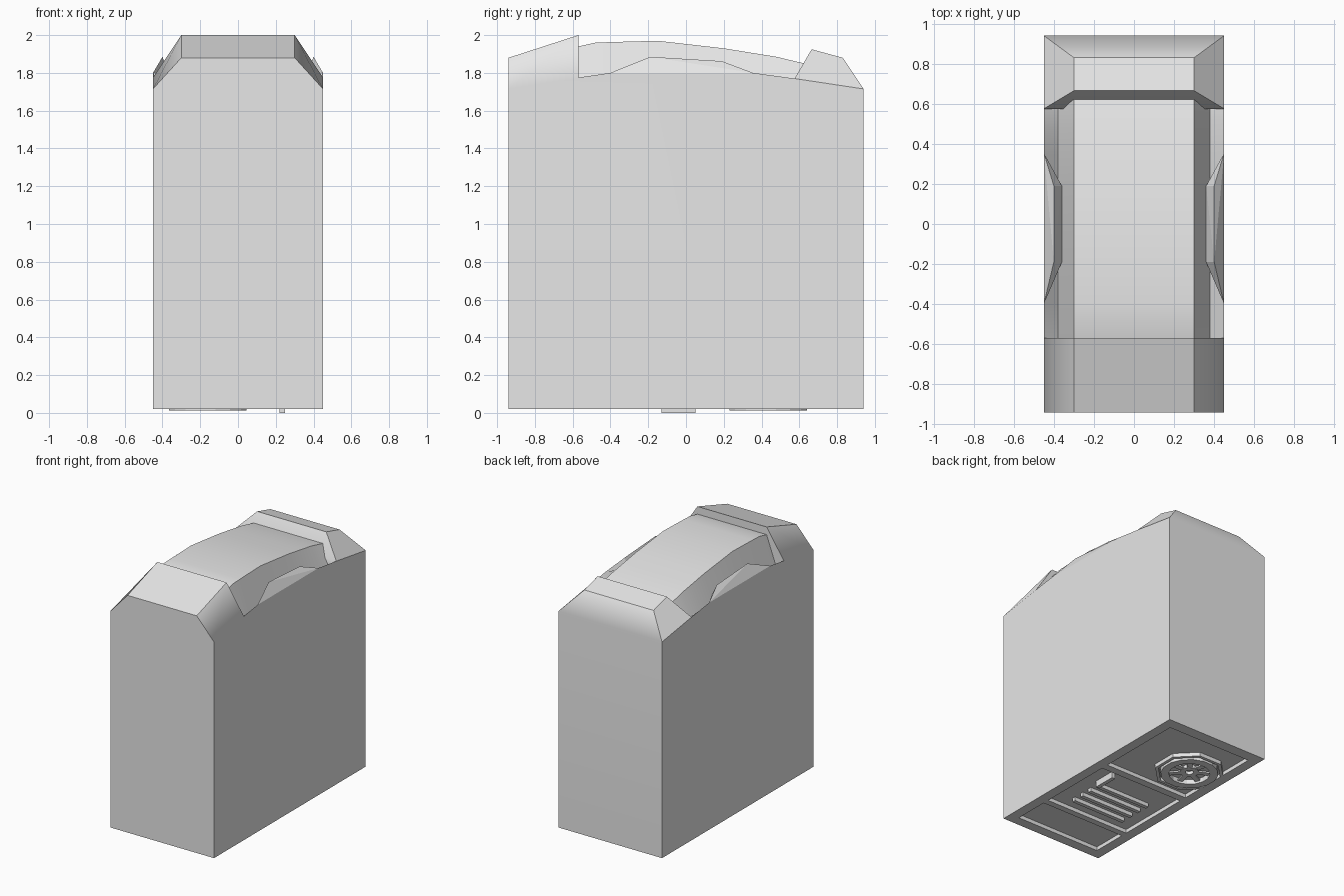
import bpy, bmesh, math
from mathutils import Matrix

cube = bpy.data.objects.get("Cube")
if cube:
    bpy.data.objects.remove(cube, do_unlink=True)

grey = bpy.data.materials.new("light_grey")
grey.use_nodes = True
grey.diffuse_color = (0.8, 0.8, 0.8, 1)
grey.node_tree.nodes["Principled BSDF"].inputs["Base Color"].default_value = (0.8, 0.8, 0.8, 1)


def finish(name, bm, smooth=None):
    bmesh.ops.remove_doubles(bm, verts=bm.verts, dist=0.0005)
    bmesh.ops.recalc_face_normals(bm, faces=bm.faces)
    mesh = bpy.data.meshes.new(name)
    bm.to_mesh(mesh)
    bm.free()
    mesh.materials.append(grey)
    obj = bpy.data.objects.new(name, mesh)
    bpy.context.collection.objects.link(obj)
    if smooth:
        bpy.ops.object.select_all(action='DESELECT')
        obj.select_set(True)
        bpy.context.view_layer.objects.active = obj
        bpy.ops.object.shade_smooth_by_angle(angle=math.radians(smooth))
    return obj


def face(bm, points):
    bm.faces.new([bm.verts.new(p) for p in points])


def both_sides(bm, points):
    for s in (1, -1):
        face(bm, [(s * x, y, z) for x, y, z in points])


def across(bm, a, b):
    # quad spanning left to right between two (x, y, z) points
    face(bm, [a, b, (-b[0], b[1], b[2]), (-a[0], a[1], a[2])])


def add_box(bm, x0, x1, y0, y1, z0, z1, turn=None):
    m = Matrix.Translation(((x0 + x1) / 2, (y0 + y1) / 2, (z0 + z1) / 2))
    m = m @ Matrix.Diagonal((x1 - x0, y1 - y0, z1 - z0, 1))
    bmesh.ops.create_cube(bm, size=1, matrix=turn @ m if turn else m)


W, L, T, B = 0.45, 0.94, 0.30, 0.02
edge = [(-L, 1.715), (-0.57, 1.775), (-0.4, 1.8), (0.355, 1.8), (0.575, 1.77), (L, 1.715)]


def edge_z(y):
    for (y0, z0), (y1, z1) in zip(edge, edge[1:]):
        if y <= y1:
            return z0 + (z1 - z0) * (y - y0) / (y1 - y0)


# Body walls with the front and back end caps
bm = bmesh.new()
side = [(W, y, z) for y, z in edge]
both_sides(bm, [(W, -L, B)] + side + [(W, L, B)])
f_low, f_top = side[0], (T, -L, 1.88)
r_low, r_top = side[1], (T, -0.57, 2.0)
face(bm, [(-W, -L, B), (W, -L, B), f_low, f_top,
          (-T, -L, 1.88), (-W, -L, 1.715)])
both_sides(bm, [f_low, r_low, r_top, f_top])
across(bm, f_top, r_top)
across(bm, r_top, r_low)
across(bm, r_low, (W, -0.57, 1.7))
b_front, b_end = side[4], side[5]
b_ridge, b_rear = (T, 0.665, 1.925), (T, 0.83, 1.88)
across(bm, (W, L, B), b_end)
across(bm, b_end, b_rear)
across(bm, b_rear, b_ridge)
across(bm, b_ridge, b_front)
across(bm, b_front, (W, 0.575, 1.7))
both_sides(bm, [b_front, b_end, b_rear, b_ridge])
body = finish("body", bm, 40)
weighted = body.modifiers.new("even_normals", 'WEIGHTED_NORMAL')
weighted.keep_sharp = True

# Arched top with a groove along each side
arch = [(-0.57, 1.94), (-0.48, 1.96), (-0.4, 1.963), (-0.15, 1.97), (0.2, 1.93),
        (0.355, 1.905), (0.48, 1.885), (0.575, 1.862), (0.66, 1.842)]
bm = bmesh.new()
rows = []
for y, z in arch:
    half = [(W, edge_z(y)), (0.38, 1.72), (T, z)]
    section = half + [(-x, h) for x, h in reversed(half)]
    rows.append([bm.verts.new((x, y, h)) for x, h in section])
for a, b in zip(rows, rows[1:]):
    for i in range(len(a) - 1):
        bm.faces.new((a[i], a[i + 1], b[i + 1], b[i]))
top = finish("arched_top", bm, 25)
if sum(p.normal.z for p in top.data.polygons) < 0:
    top.data.flip_normals()

# Raised tabs on both upper edges
for name, s in (("left_tab", 1), ("right_tab", -1)):
    bm = bmesh.new()
    pts = [(W, -0.4, 1.8), (W, 0.355, 1.8), (0.4, -0.19, 1.885),
           (0.4, 0.19, 1.862), (0.36, -0.19, 1.78), (0.36, 0.19, 1.78)]
    bmesh.ops.convex_hull(bm, input=[bm.verts.new((s * x, y, z)) for x, y, z in pts])
    bmesh.ops.dissolve_limit(bm, angle_limit=0.02, verts=bm.verts, edges=bm.edges)
    finish(name, bm)

# Underside: floor, frame bars and slats
bm = bmesh.new()
add_box(bm, -0.449, 0.449, -0.939, 0.939, 0.05, 0.07)
finish("base_floor", bm)
bm = bmesh.new()
for s in (-1, 1):
    add_box(bm, s * 0.37, s * 0.449, -0.939, 0.939, B, 0.055)
for y0, y1 in ((-0.939, -0.86), (-0.58, -0.53), (0.08, 0.14), (0.85, 0.939)):
    add_box(bm, -0.37, 0.37, y0, y1, B, 0.055)
finish("base_frame", bm)
bm = bmesh.new()
for i in range(4):
    y = -0.42 + i * 0.09
    add_box(bm, -0.25, 0.22, y - 0.015, y + 0.015, B, 0.055)
finish("base_slats", bm)
bm = bmesh.new()
add_box(bm, 0.22, 0.25, -0.13, 0.05, 0, 0.055)
finish("base_clip", bm)


# Round fan set in an octagonal rim
def ring(name, inner, outer, sides, z):
    bm = bmesh.new()
    for i in range(sides):
        a, b = [2 * math.pi * (i + k + 0.5) / sides for k in (0, 1)]
        p = lambda r, t, h: (-0.16 + r * math.cos(t), 0.435 + r * math.sin(t), h)
        loop = [(inner, 0.055), (inner, z), (outer, z), (outer, 0.055)]
        for (r0, h0), (r1, h1) in zip(loop, loop[1:]):
            face(bm, [p(r0, a, h0), p(r1, a, h1), p(r1, b, h1), p(r0, b, h0)])
    finish(name, bm)


ring("fan_rim", 0.235, 0.26, 8, B)
ring("fan_ring", 0.15, 0.21, 16, 0.012)
ring("fan_hub", 0.03, 0.07, 12, 0.025)
bm = bmesh.new()
for i in range(7):
    turn = Matrix.Translation((-0.16, 0.435, 0)) @ Matrix.Rotation(i * math.tau / 7, 4, 'Z')
    add_box(bm, 0.05, 0.17, -0.02, 0.02, 0.028, 0.04, turn)
finish("fan_blades", bm)
